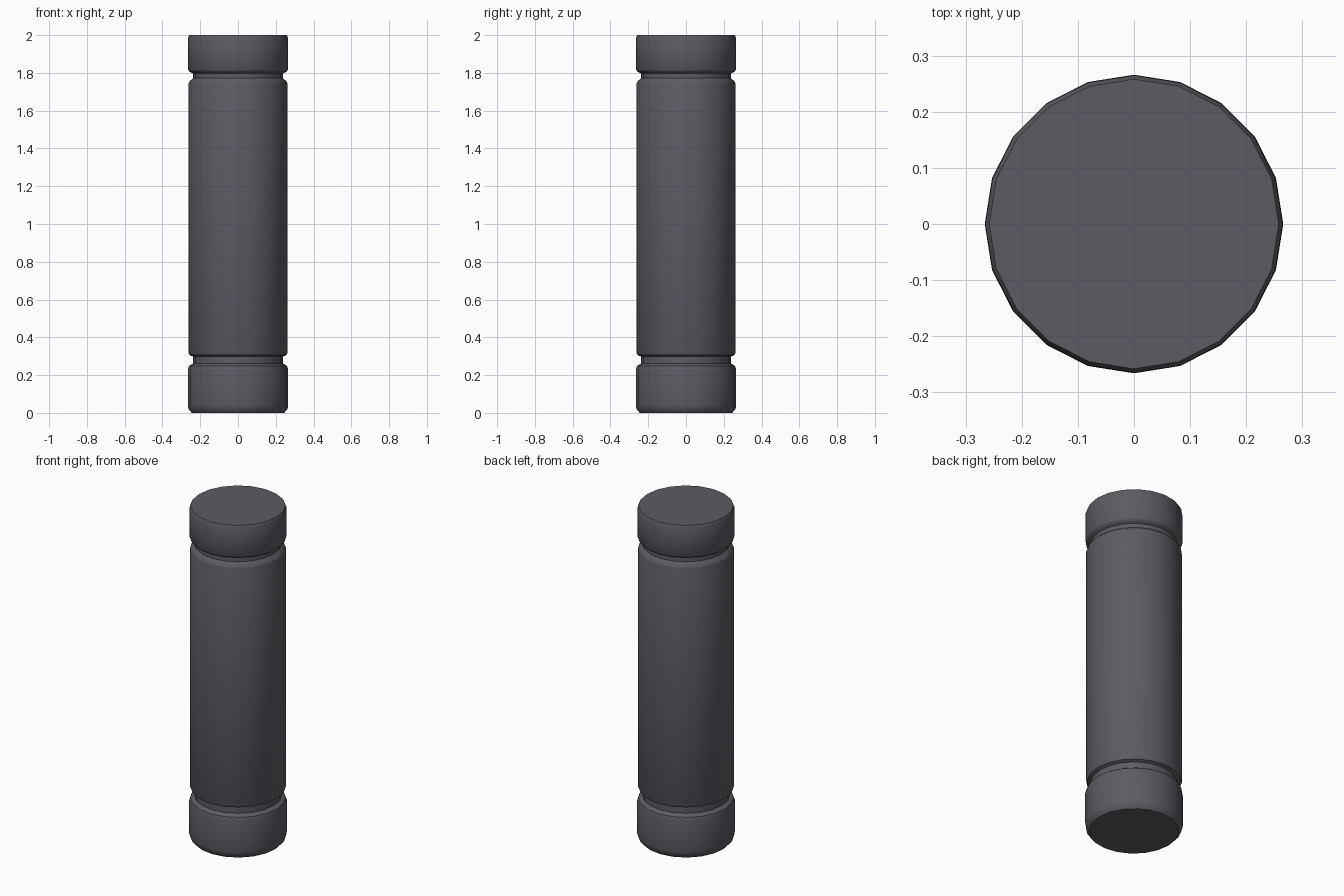
import bpy, bmesh, math

if "Cube" in bpy.data.objects:
    bpy.data.objects.remove(bpy.data.objects["Cube"])

SIDES = 20

# single dark grey colour
grey = bpy.data.materials.new("dark_grey")
grey.diffuse_color = (0.105, 0.105, 0.125, 1)
grey.use_nodes = True
grey.node_tree.nodes["Principled BSDF"].inputs["Base Color"].default_value = grey.diffuse_color

# grooved cylinder outline: (radius, height) from bottom to top
profile = [
    (0.245, 0.0), (0.262, 0.02), (0.266, 0.04), (0.266, 0.23), (0.26, 0.248),
    (0.238, 0.262), (0.238, 0.298), (0.256, 0.306), (0.262, 0.318),
    (0.262, 1.742), (0.257, 1.755), (0.238, 1.772), (0.238, 1.797),
    (0.257, 1.806), (0.265, 1.818), (0.265, 1.985), (0.258, 2.0),
]

bm = bmesh.new()
rings = []
for r, z in profile:
    rings.append([bm.verts.new((r * math.cos(2 * math.pi * i / SIDES),
                                r * math.sin(2 * math.pi * i / SIDES), z))
                  for i in range(SIDES)])
for a, b in zip(rings, rings[1:]):
    for i in range(SIDES):
        j = (i + 1) % SIDES
        bm.faces.new((a[i], a[j], b[j], b[i]))
# end caps
bm.faces.new(rings[0][::-1])
bm.faces.new(rings[-1])

mesh = bpy.data.meshes.new("grooved_cylinder")
bm.to_mesh(mesh)
bm.free()
mesh.materials.append(grey)
obj = bpy.data.objects.new("grooved_cylinder", mesh)
bpy.context.collection.objects.link(obj)
bpy.context.view_layer.objects.active = obj
obj.select_set(True)
bpy.ops.object.shade_smooth_by_angle(angle=math.radians(35))
